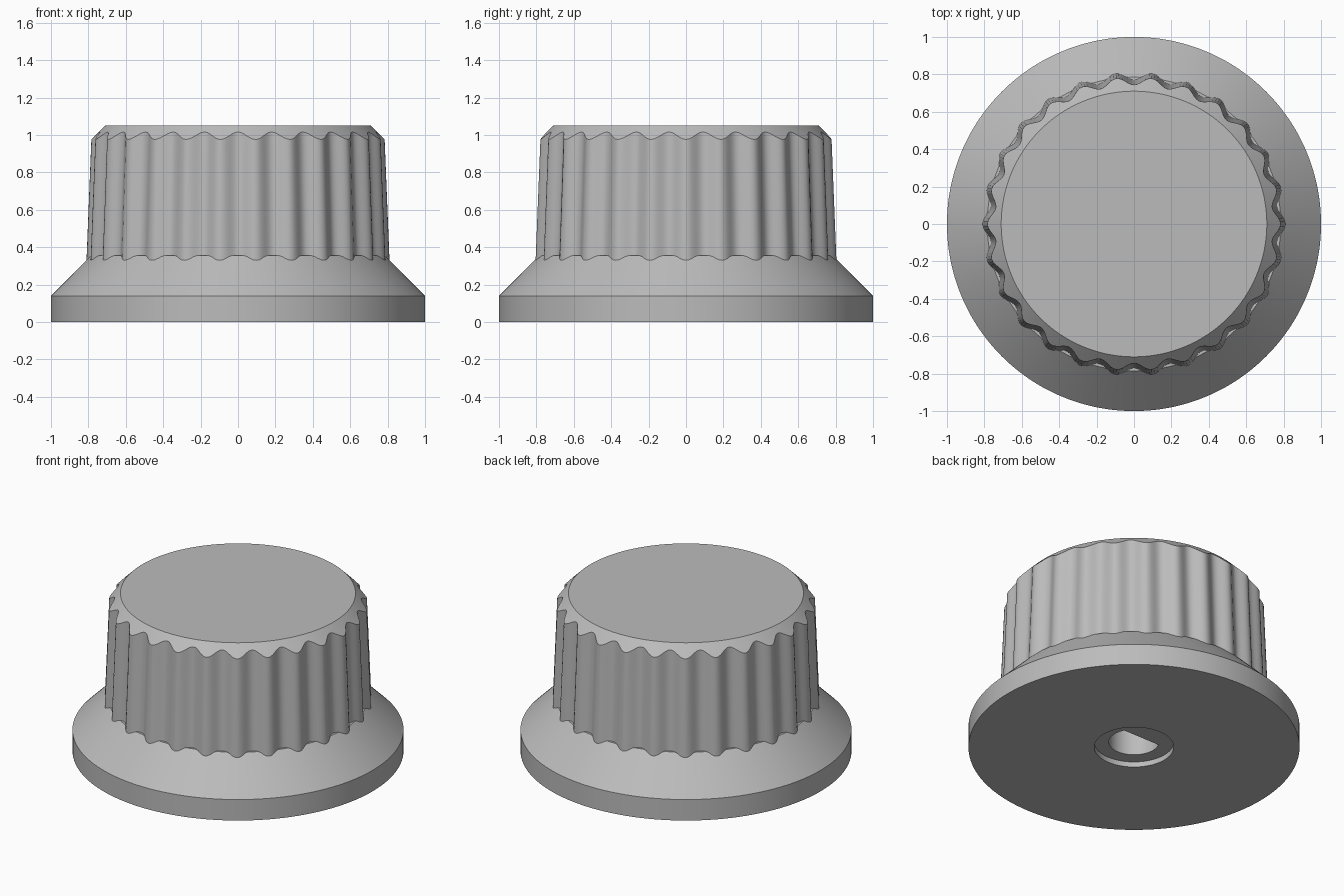
import bpy
import bmesh
from math import sin, cos, pi, radians

if "Cube" in bpy.data.objects:
    bpy.data.objects.remove(bpy.data.objects["Cube"], do_unlink=True)

FLUTES = 26
STEPS = FLUTES * 12

grey = bpy.data.materials.new("grey plastic")
grey.use_nodes = True
colour = (0.5, 0.5, 0.5, 1)
grey.diffuse_color = colour
grey.node_tree.nodes["Principled BSDF"].inputs["Base Color"].default_value = colour


def circle(r, z):
    """Plain round ring."""
    return lambda a: (r, z)


def flute(a, mean):
    """Wavy grip radius."""
    return mean + 0.02 * cos(FLUTES * a)


def ledge(a):
    """Upper edge of the skirt cone, following the ridges that cut into it."""
    r = max(0.785, flute(a, 0.79))
    return r, 1.14 - r


def grip_bottom(a):
    r = flute(a, 0.79)
    return r, min(0.355, 1.14 - r)


def grip_top(a):
    """Where the flutes run out into the chamfer."""
    r = flute(a, 0.764)
    return r, 1.76 - r


def d_hole(z):
    """D-shaped shaft socket with its flat at the back."""
    return lambda a: (min(0.152, 0.07 / max(sin(a), 0.01)), z)


# Rings from the socket's inner end, round the outside, to the top face
rings = [
    d_hole(0.6), d_hole(0.035),                 # shaft socket
    circle(0.24, 0.035), circle(0.24, 0),       # recess underneath
    circle(1, 0), circle(1, 0.14),              # skirt rim
    ledge, grip_bottom, grip_top,               # skirt cone and fluted grip
    circle(0.71, 1.05),                         # chamfered top
]

bm = bmesh.new()
loops = []
for ring in rings:
    loop = []
    for i in range(STEPS):
        a = 2 * pi * i / STEPS
        r, z = ring(a)
        loop.append(bm.verts.new((r * cos(a), r * sin(a), z)))
    loops.append(loop)
for low, high in zip(loops, loops[1:]):
    for i in range(STEPS):
        j = (i + 1) % STEPS
        bm.faces.new((low[i], low[j], high[j], high[i]))
bm.faces.new(loops[0][::-1])
bm.faces.new(loops[-1])

# Weld the ledge to the grip wherever a ridge covers it
bmesh.ops.remove_doubles(bm, verts=bm.verts, dist=0.0002)
bmesh.ops.recalc_face_normals(bm, faces=bm.faces)

mesh = bpy.data.meshes.new("fluted_knob")
bm.to_mesh(mesh)
bm.free()
mesh.materials.append(grey)
knob = bpy.data.objects.new("fluted_knob", mesh)
bpy.context.collection.objects.link(knob)

bpy.ops.object.select_all(action="DESELECT")
knob.select_set(True)
bpy.context.view_layer.objects.active = knob
bpy.ops.object.shade_smooth_by_angle(angle=radians(30))
